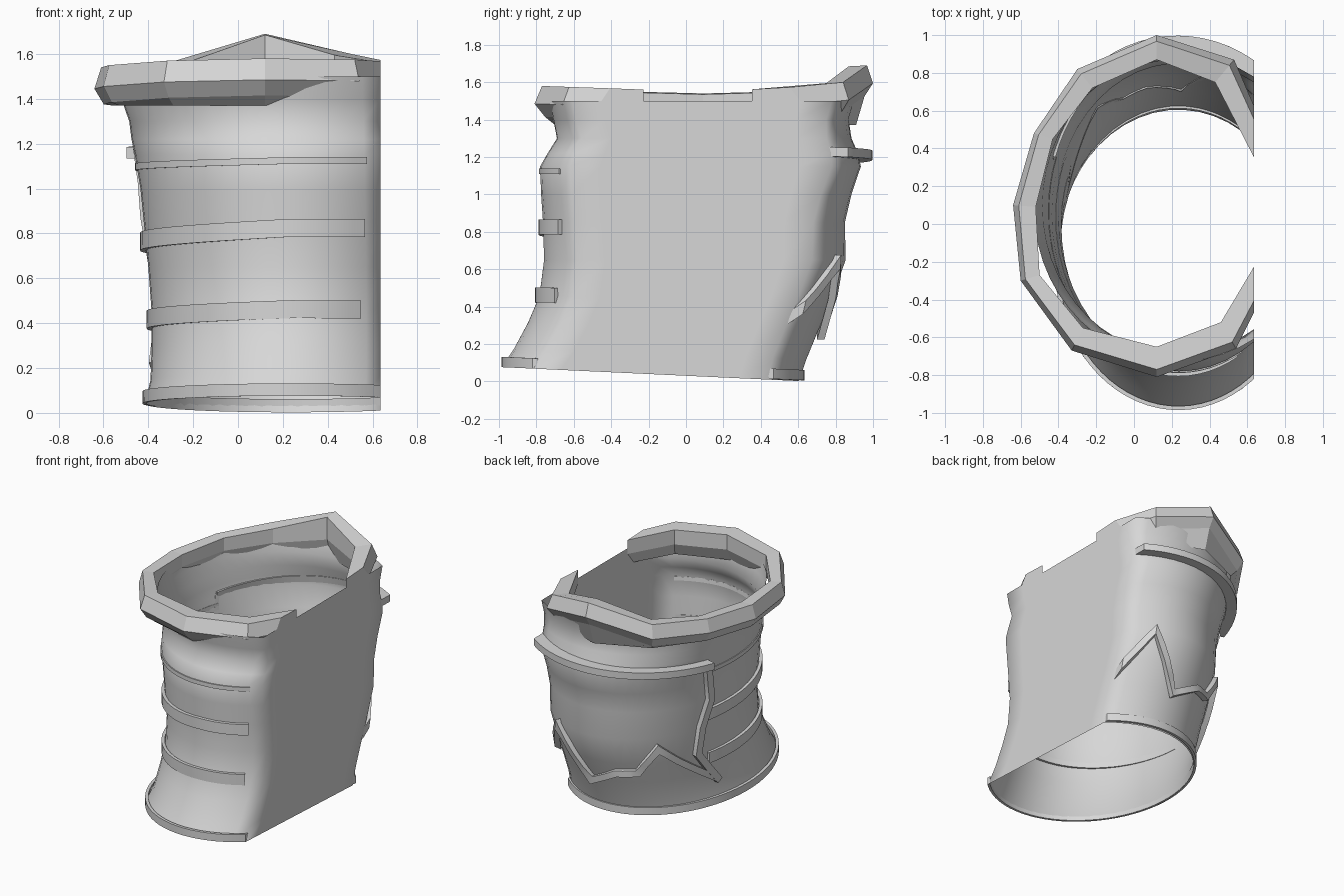
import bpy
import bmesh
from math import sin, cos, acos, radians, degrees, tau
from mathutils import Vector

cube = bpy.data.objects.get("Cube")
if cube:
    bpy.data.objects.remove(cube, do_unlink=True)

grey = bpy.data.materials.new("light_grey")
grey.use_nodes = True
COLOUR = (0.68, 0.68, 0.68, 1)
grey.diffuse_color = COLOUR
grey.node_tree.nodes["Principled BSDF"].inputs["Base Color"].default_value = COLOUR

WALL_X = 0.635      # flat side of the sleeve
CENTRE_X = 0.235

# Sleeve silhouette: height, left edge, front edge, back edge
RINGS = [
    (0.04, -0.415, -0.985, 0.605),
    (0.15, -0.39, -0.92, 0.645),
    (0.30, -0.385, -0.845, 0.71),
    (0.45, -0.385, -0.785, 0.78),
    (0.65, -0.40, -0.76, 0.855),
    (0.85, -0.42, -0.765, 0.85),
    (1.00, -0.435, -0.775, 0.885),
    (1.15, -0.46, -0.78, 0.935),
    (1.22, -0.475, -0.74, 0.92),
    (1.30, -0.485, -0.69, 0.885),
    (1.40, -0.52, -0.71, 0.87),
    (1.50, -0.53, -0.73, 0.90),
]


def ring_at(z):
    """Centre y and the two radii of the sleeve at a height."""
    z = min(max(z, RINGS[0][0]), RINGS[-1][0])
    for low, high in zip(RINGS, RINGS[1:]):
        if z <= high[0]:
            f = (z - low[0]) / (high[0] - low[0])
            left, front, back = (a + (b - a) * f for a, b in zip(low[1:], high[1:]))
            return (front + back) / 2, CENTRE_X - left, (back - front) / 2


def surface(angle, z):
    """Point and outward normal on the sleeve; the hem leans forward."""
    cy, rx, ry = ring_at(z)
    c, s = cos(angle), sin(angle)
    y = cy + ry * s
    lean = -0.05 * (y + 0.2) * max(0, 1 - z / 0.6)
    return Vector((CENTRE_X + rx * c, y, z + lean)), Vector((c / rx, s / ry, 0)).normalized()


def wall_angle(z):
    return acos((WALL_X - CENTRE_X) / ring_at(z)[1])


def finish(name, bm, smooth=None):
    bmesh.ops.recalc_face_normals(bm, faces=bm.faces)
    mesh = bpy.data.meshes.new(name)
    bm.to_mesh(mesh)
    bm.free()
    mesh.materials.append(grey)
    ob = bpy.data.objects.new(name, mesh)
    bpy.context.collection.objects.link(ob)
    if smooth:
        bpy.ops.object.select_all(action="DESELECT")
        ob.select_set(True)
        bpy.context.view_layer.objects.active = ob
        bpy.ops.object.shade_smooth_by_angle(angle=radians(smooth))


def bridge(bm, loops):
    """Quads between successive closed rows of vertices."""
    for a, b in zip(loops, loops[1:]):
        for i in range(len(a)):
            j = (i + 1) % len(a)
            bm.faces.new((a[i], a[j], b[j], b[i]))


def clip_at_wall(bm):
    geom = bm.verts[:] + bm.edges[:] + bm.faces[:]
    bmesh.ops.bisect_plane(bm, geom=geom, plane_co=(WALL_X, 0, 0),
                           plane_no=(1, 0, 0), clear_outer=True)
    bmesh.ops.holes_fill(bm, edges=[e for e in bm.edges if e.is_boundary], sides=0)


def make_sleeve():
    """Open oval tube with one flattened side."""
    bm = bmesh.new()
    loops = []
    steps = 36
    for row in RINGS:
        z = row[0]
        start = wall_angle(z)
        points = [surface(start + (tau - 2 * start) * i / steps, z)[0] for i in range(steps + 1)]
        first, last = points[0].copy(), points[-1].copy()
        points += [last.lerp(first, f) for f in (0.12, 0.5, 0.88)]
        loops.append([bm.verts.new(p) for p in points])
    bridge(bm, loops)
    finish("sleeve", bm, 80)


def make_strip(name, path, width, raise_by):
    """Raised trim of box section following (degrees, height) corners."""
    samples = []
    for (a0, z0), (a1, z1) in zip(path, path[1:]):
        count = max(2, round(abs(a1 - a0) / 5))
        samples += [(a0 + (a1 - a0) * i / count, z0 + (z1 - z0) * i / count)
                    for i in range(count)]
    samples.append(path[-1])
    spots = [surface(radians(a), z) for a, z in samples]
    bm = bmesh.new()
    rows = []
    for i, (p, normal) in enumerate(spots):
        before = (p - spots[max(i - 1, 0)][0]).normalized()
        after = (spots[min(i + 1, len(spots) - 1)][0] - p).normalized()
        side = normal.cross((before + after).normalized()).normalized()
        # Widen the mitre at corners
        bend = max(0.6, (before + after).length / 2) if before.length and after.length else 1
        half = side * (width / 2 / bend)
        outer = p + normal * raise_by
        # Seat the inner edges on the sleeve at their own heights
        feet = []
        for shift in (-half, half):
            foot = p + shift
            slope = ring_at(samples[i][1] + shift.z)[2] - ring_at(samples[i][1])[2]
            feet.append(foot + normal * min(0, slope))
        rows.append([bm.verts.new(q) for q in (feet[0], outer - half, outer + half, feet[1])])
    bridge(bm, rows)
    bm.faces.new(rows[0])
    bm.faces.new(rows[-1])
    clip_at_wall(bm)
    finish(name, bm, 30)


def make_rim():
    """Faceted collar that rises to a point at the back."""
    # Outer x, y, inner x, y, lift
    plan = [
        (0.75, 0.36, 0.74, 0.15, 0.0),
        (0.53, 0.87, 0.43, 0.75, 0.05),
        (0.12, 1.00, 0.12, 0.87, 0.14),
        (-0.30, 0.82, -0.22, 0.72, 0.02),
        (-0.53, 0.48, -0.43, 0.45, 0.0),
        (-0.64, 0.10, -0.52, 0.09, -0.01),
        (-0.60, -0.30, -0.50, -0.27, 0.0),
        (-0.33, -0.67, -0.27, -0.55, 0.02),
        (0.12, -0.81, 0.12, -0.65, 0.03),
        (0.54, -0.66, 0.46, -0.52, 0.025),
        (0.75, -0.24, 0.74, -0.05, 0.01),
    ]
    # Fraction from outer to inner edge, height, share of the lift
    section = [(0.35, 1.385, 1), (0, 1.455, 1), (0.25, 1.55, 1),
               (1, 1.545, 1), (1, 1.45, 0.5), (0.7, 1.37, 0)]
    bm = bmesh.new()
    rows = []
    for ox, oy, ix, iy, lift in plan:
        rows.append([bm.verts.new((ox + (ix - ox) * f, oy + (iy - oy) * f, z + lift * share))
                     for f, z, share in section])
    bridge(bm, rows)
    clip_at_wall(bm)
    finish("collar_rim", bm)


make_sleeve()
make_rim()

# Hem trim around the bottom edge
edge = degrees(wall_angle(0.04)) - 3
make_strip("hem_trim", [(edge, 0.07), (360 - edge, 0.07)], 0.055, 0.018)

# Bands wrapping the front and right side
PANEL_EDGE, BAND_END = 160, 299
for name, back_z, front_z, width, raise_by in (
        ("lower_band", 0.41, 0.455, 0.08, 0.022),
        ("middle_band", 0.75, 0.825, 0.08, 0.025),
        ("upper_band", 1.09, 1.125, 0.03, 0.008)):
    make_strip(name, [(PANEL_EDGE, back_z), (270, front_z), (BAND_END, front_z)], width, raise_by)

# Back panel border: top edge, side edge and zigzag lower edge
make_strip("panel_top_trim", [(42, 1.235), (90, 1.21), (161, 1.16)], 0.05, 0.075)
make_strip("panel_side_trim", [(160, 1.17), (162, 0.87), (154, 0.47), (161, 0.22)], 0.05, 0.04)
make_strip("panel_zigzag_trim",
           [(48, 0.33), (68, 0.64), (88, 0.28), (106, 0.38), (119, 0.39), (133, 0.57), (161, 0.23)],
           0.045, 0.04)
